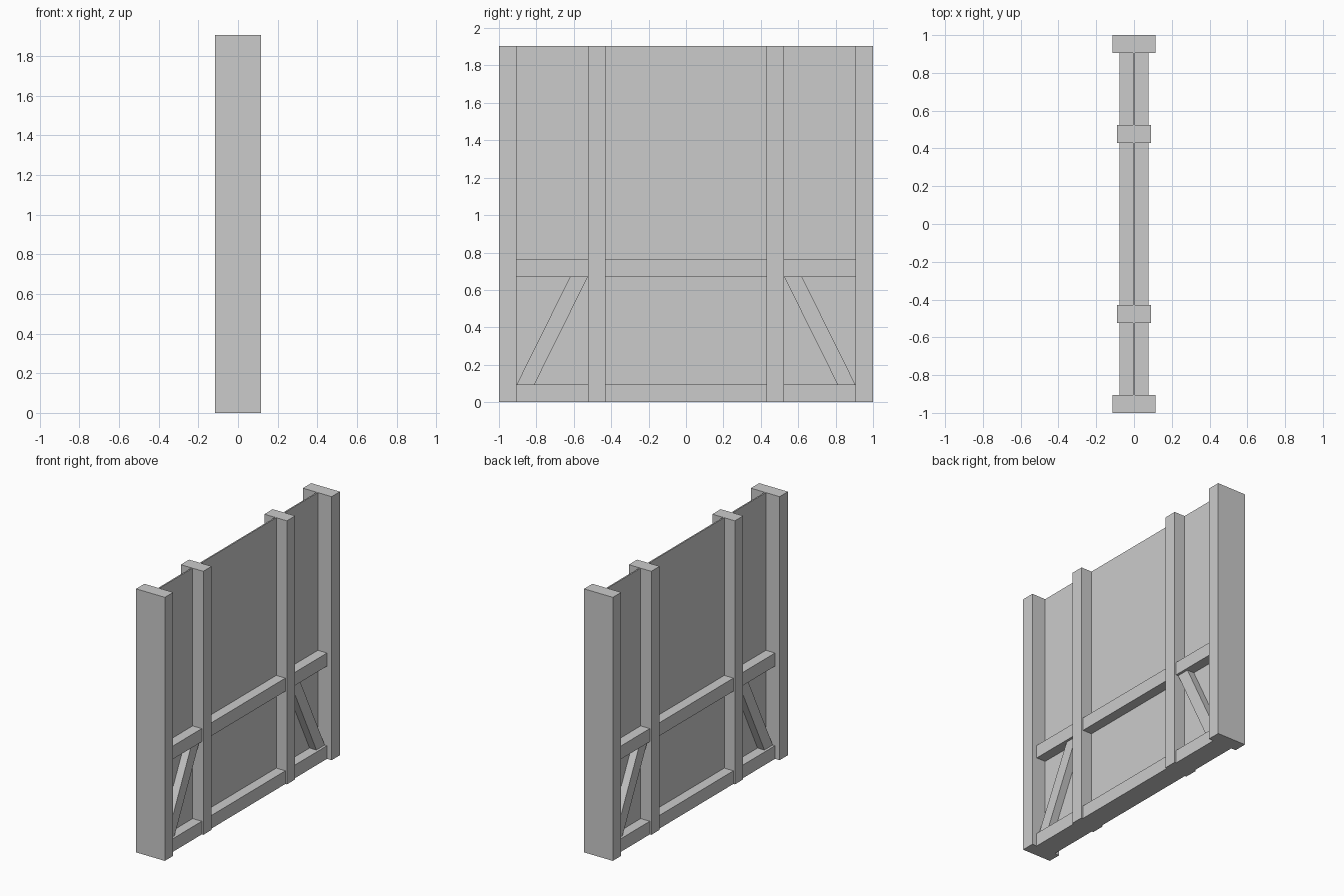
import bpy
import bmesh

cube = bpy.data.objects.get("Cube")
if cube:
    bpy.data.objects.remove(cube, do_unlink=True)

HEIGHT = 1.905
BEAM = 0.095          # timber width
END_IN = 0.905        # inner side of the end posts
POST_IN, POST_OUT = 0.43, 0.525
RAIL_Z = 0.67

grey = bpy.data.materials.new("plain_grey")
grey.use_nodes = True
grey.diffuse_color = (0.6, 0.6, 0.6, 1)
bsdf = grey.node_tree.nodes["Principled BSDF"]
bsdf.inputs["Base Color"].default_value = (0.6, 0.6, 0.6, 1)
bsdf.inputs["Roughness"].default_value = 0.8


def extrude_profile(name, profile, half_depth):
    """Prism with a (y, z) outline, centred on x = 0."""
    bm = bmesh.new()
    face = bm.faces.new([bm.verts.new((-half_depth, y, z)) for y, z in profile])
    result = bmesh.ops.extrude_face_region(bm, geom=[face])
    moved = [v for v in result["geom"] if isinstance(v, bmesh.types.BMVert)]
    bmesh.ops.translate(bm, verts=moved, vec=(2 * half_depth, 0, 0))
    bmesh.ops.recalc_face_normals(bm, faces=bm.faces)
    mesh = bpy.data.meshes.new(name)
    bm.to_mesh(mesh)
    bm.free()
    mesh.materials.append(grey)
    obj = bpy.data.objects.new(name, mesh)
    bpy.context.collection.objects.link(obj)
    return obj


def beam(name, y0, y1, z0, z1, half_depth):
    return extrude_profile(name, [(y0, z0), (y1, z0), (y1, z1), (y0, z1)], half_depth)


# Thin wall panel, seated in the bottom rail
beam("wall_panel", -END_IN, END_IN, BEAM / 2, HEIGHT, 0.005)

# Posts, outer rails and diagonal braces at both ends
for side, label in ((-1, "front"), (1, "back")):
    beam(label + "_end_post", side * END_IN, side, 0, HEIGHT, 0.115)
    beam(label + "_inner_post", side * POST_IN, side * POST_OUT, 0, HEIGHT, 0.09)
    for z, rail in ((0, "bottom_rail"), (RAIL_Z, "middle_rail")):
        beam(label + "_" + rail, side * POST_OUT, side * END_IN, z, z + BEAM, 0.078)
    extrude_profile(label + "_brace", [
        (side * END_IN, BEAM), (side * (END_IN - BEAM), BEAM),
        (side * POST_OUT, RAIL_Z), (side * (POST_OUT + BEAM), RAIL_Z)], 0.06)

# Rails of the wide centre bay
for z, rail in ((0, "bottom_rail"), (RAIL_Z, "middle_rail")):
    beam("centre_" + rail, -POST_IN, POST_IN, z, z + BEAM, 0.078)
